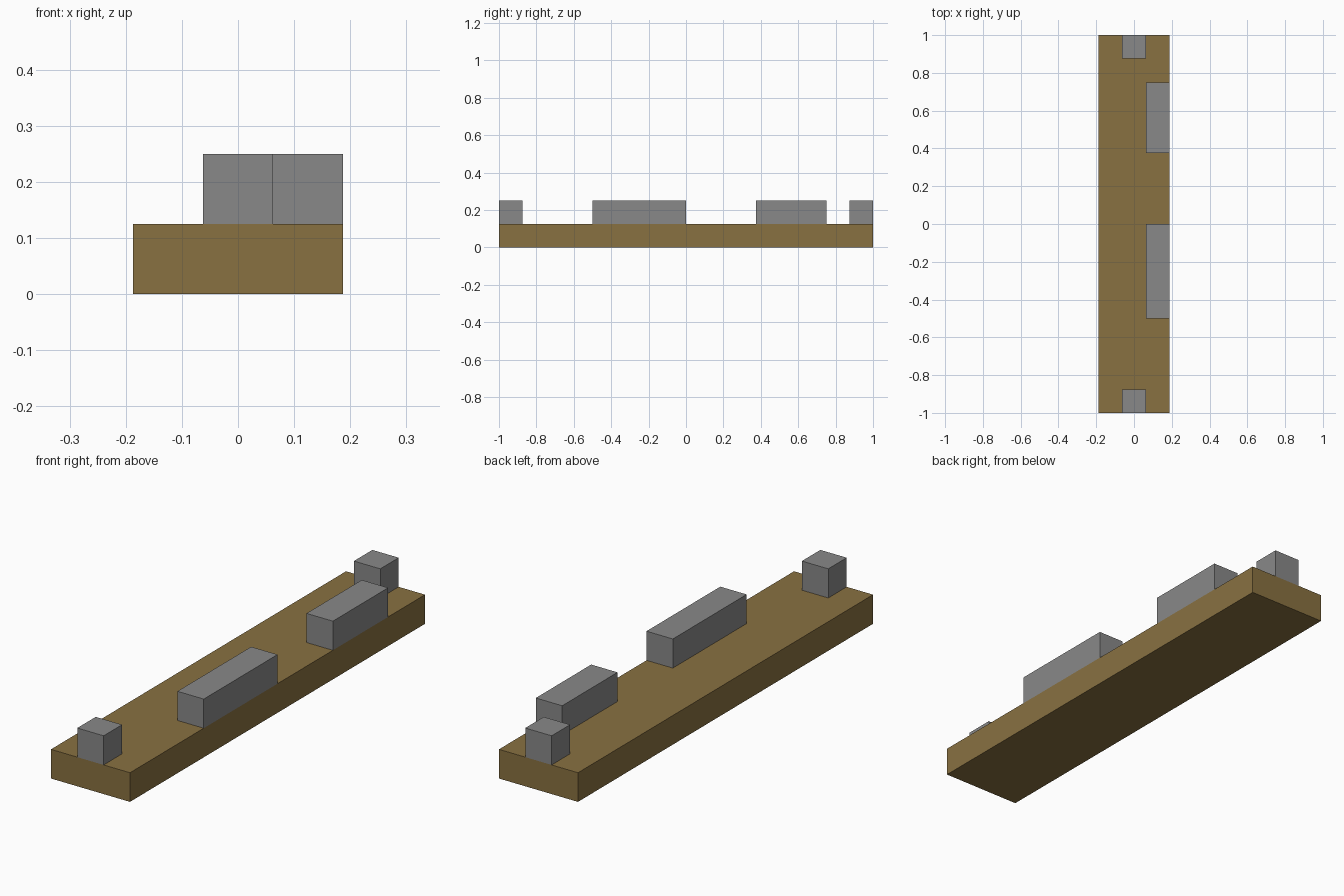
import bpy
import bmesh
from mathutils import Matrix

cube = bpy.data.objects.get("Cube")
if cube:
    bpy.data.objects.remove(cube, do_unlink=True)


def make_material(name, rgb):
    mat = bpy.data.materials.new(name)
    mat.use_nodes = True
    color = (*rgb, 1.0)
    mat.diffuse_color = color
    mat.node_tree.nodes["Principled BSDF"].inputs["Base Color"].default_value = color
    return mat


def add_box(name, low, high, mat):
    """Flat-shaded box between two opposite corners."""
    size = [h - l for l, h in zip(low, high)]
    centre = [(h + l) / 2 for l, h in zip(low, high)]
    bm = bmesh.new()
    bmesh.ops.create_cube(bm, size=1, matrix=Matrix.LocRotScale(None, None, size))
    mesh = bpy.data.meshes.new(name)
    bm.to_mesh(mesh)
    bm.free()
    mesh.materials.append(mat)
    obj = bpy.data.objects.new(name, mesh)
    obj.location = centre
    bpy.context.collection.objects.link(obj)
    return obj


brown = make_material("brown_wood", (0.25, 0.165, 0.053))
grey = make_material("grey_stone", (0.25, 0.25, 0.25))

U = 0.125           # one module of the layout
HALF_W = 1.5 * U    # half width of the plank

# Long plank
add_box("plank", (-HALF_W, -1, 0), (HALF_W, 1, U), brown)

# Small posts at both ends, long blocks along the left edge
blocks = {
    "front_post": (-U / 2, U / 2, -1, -1 + U),
    "back_post": (-U / 2, U / 2, 1 - U, 1),
    "front_side_block": (U / 2, HALF_W, -4 * U, 0),
    "back_side_block": (U / 2, HALF_W, 3 * U, 6 * U),
}
for name, (x0, x1, y0, y1) in blocks.items():
    add_box(name, (x0, y0, U), (x1, y1, 2 * U), grey)
